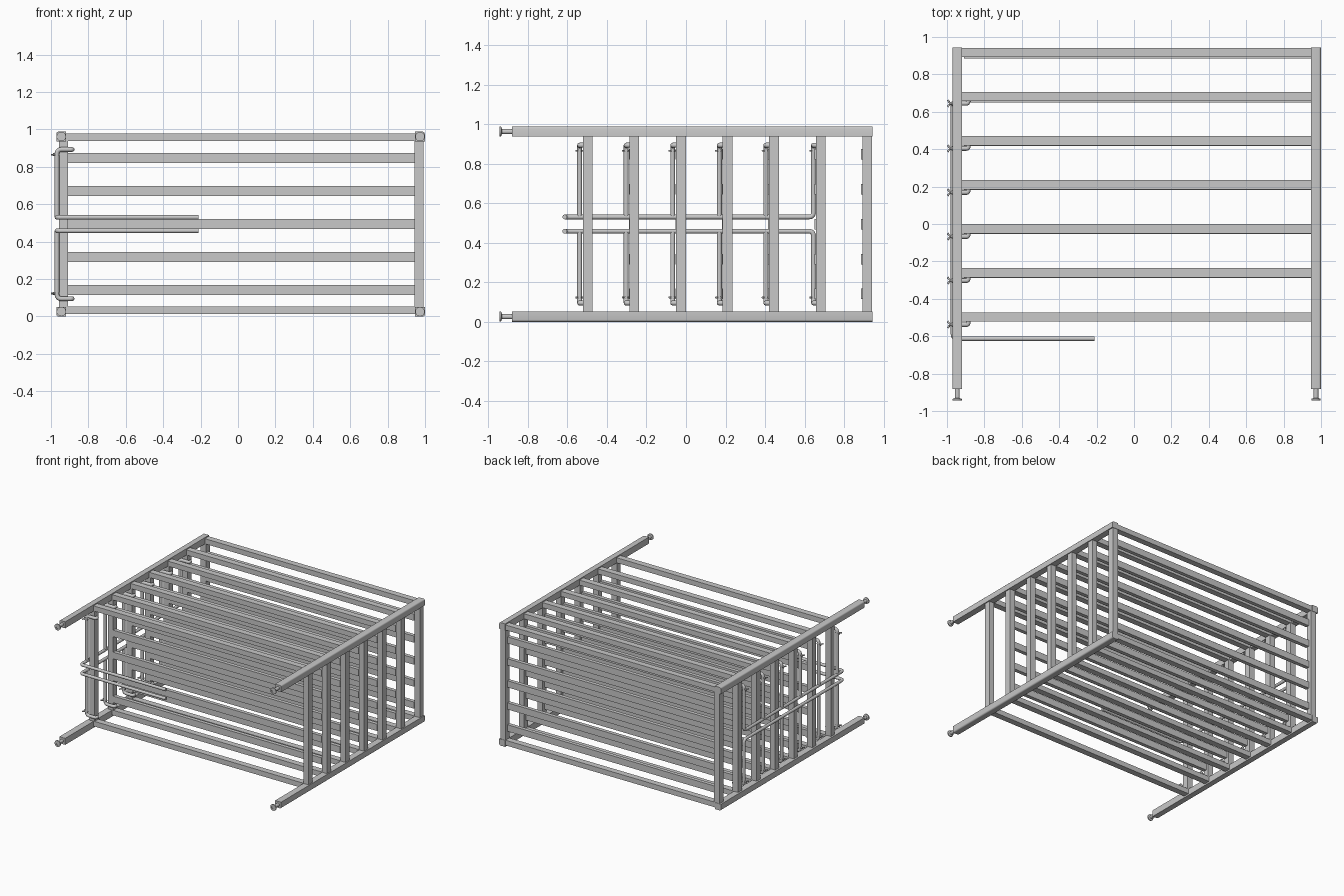
import bpy, bmesh, math
from mathutils import Vector

cube = bpy.data.objects.get("Cube")
if cube:
    bpy.data.objects.remove(cube, do_unlink=True)

steel = bpy.data.materials.new("brushed_steel_grey")
steel.use_nodes = True
GREY = (0.58, 0.58, 0.58, 1)
steel.diffuse_color = GREY
steel.node_tree.nodes["Principled BSDF"].inputs["Base Color"].default_value = GREY

MID_Z = 0.494


def flip(z, upper):
    """Height of a part, or of its twin mirrored about the middle."""
    return z if upper else 2 * MID_Z - z


def link(name, bm):
    mesh = bpy.data.meshes.new(name)
    bmesh.ops.recalc_face_normals(bm, faces=bm.faces)
    bm.to_mesh(mesh)
    bm.free()
    ob = bpy.data.objects.new(name, mesh)
    bpy.context.collection.objects.link(ob)
    mesh.materials.append(steel)
    return ob


def smooth(ob):
    bpy.ops.object.select_all(action='DESELECT')
    ob.select_set(True)
    bpy.context.view_layer.objects.active = ob
    bpy.ops.object.shade_smooth_by_angle(angle=math.radians(35))


def box(name, lo, hi):
    bm = bmesh.new()
    bmesh.ops.create_cube(bm, size=1)
    lo, hi = Vector(lo), Vector(hi)
    bmesh.ops.scale(bm, vec=hi - lo, verts=bm.verts)
    bmesh.ops.translate(bm, vec=(lo + hi) / 2, verts=bm.verts)
    return link(name, bm)


def lathe_y(name, x, z, profile, sides=24):
    """Solid of revolution about a line along y; profile is (radius, y) pairs."""
    bm = bmesh.new()
    rings = [[bm.verts.new((x + r * math.cos(2 * math.pi * k / sides), y,
                            z + r * math.sin(2 * math.pi * k / sides)))
              for k in range(sides)] for r, y in profile]
    for a, b in zip(rings, rings[1:]):
        for k in range(sides):
            n = (k + 1) % sides
            bm.faces.new((a[k], a[n], b[n], b[k]))
    bm.faces.new(rings[0])
    bm.faces.new(rings[-1])
    smooth(link(name, bm))


def tube(name, points, radius, bend=0.025):
    """Round rod through the points, with rounded corners."""
    pts = [Vector(p) for p in points]
    path = [pts[0]]
    for a, p, b in zip(pts, pts[1:], pts[2:]):
        d = min(bend, (a - p).length * 0.5, (b - p).length * 0.5)
        s, e = p + (a - p).normalized() * d, p + (b - p).normalized() * d
        path += [s.lerp(p, t / 6).lerp(p.lerp(e, t / 6), t / 6) for t in range(7)]
    path.append(pts[-1])
    curve = bpy.data.curves.new(name, 'CURVE')
    curve.dimensions = '3D'
    curve.bevel_depth = radius
    curve.bevel_resolution = 6
    curve.use_fill_caps = True
    spline = curve.splines.new('POLY')
    spline.points.add(len(path) - 1)
    for sp, p in zip(spline.points, path):
        sp.co = (*p, 1)
    curve.materials.append(steel)
    ob = bpy.data.objects.new(name, curve)
    bpy.context.collection.objects.link(ob)
    bpy.ops.object.select_all(action='DESELECT')
    ob.select_set(True)
    bpy.context.view_layer.objects.active = ob
    bpy.ops.object.convert(target='MESH')
    smooth(bpy.context.view_layer.objects.active)


# Long corner posts with a rounded outer corner, and their adjustable feet
for side, x in (("right", -0.945), ("left", 0.973)):
    for upper in (True, False):
        z = flip(0.962, upper)
        label = f"{side}_{'upper' if upper else 'lower'}"
        post = box(label + "_post", (x - 0.026, -0.881, z - 0.026), (x + 0.026, 0.944, z + 0.026))
        bm = bmesh.new()
        bm.from_mesh(post.data)
        outer = [e for e in bm.edges
                 if all((v.co.x - x) * x > 0 and (v.co.z - z) * (z - MID_Z) > 0 for v in e.verts)]
        bmesh.ops.bevel(bm, geom=outer, offset=0.011, segments=3, profile=0.5, affect='EDGES')
        bm.to_mesh(post.data)
        bm.free()
        smooth(post)
        lathe_y(label + "_foot", x, z,
                [(0.013, -0.87), (0.013, -0.931), (0.025, -0.935), (0.025, -0.944),
                 (0.013, -0.944), (0.013, -0.940)])

# Seven shelf frames of end rungs and edge bars; all but the front one hold five slats
SLATS = (0.141, 0.317, 0.494, 0.671, 0.847)
for i in range(7):
    y0 = -0.521 + 0.2355 * i
    y1 = y0 + 0.049
    n = i + 1
    box(f"right_rung_{n}", (-0.957, y0, 0.05), (-0.909, y1, 0.94))
    box(f"left_rung_{n}", (0.945, y0, 0.05), (0.991, y1, 0.94))
    box(f"upper_edge_bar_{n}", (-0.922, y0, 0.938), (0.951, y1, 0.979))
    box(f"lower_edge_bar_{n}", (-0.922, y0, 0.012), (0.951, y1, 0.053))
    if i == 0:
        continue
    front = y0 - 0.001 - 0.001 * i
    for k, z in enumerate(SLATS):
        box(f"slat_{n}_{k + 1}", (-0.909, front, z - 0.0265), (0.945, front + 0.03, z + 0.0265))

# Bent rods: two long handrails plus hooks rising from them to the shelves
X_ROD, X_TIP = -0.968, -0.887
for upper in (True, False):
    label = "upper" if upper else "lower"
    z_rail, z_end = flip(0.530, upper), flip(0.893, upper)
    for i in range(6):
        y = 0.645 if i == 5 else -0.538 + 0.2355 * i
        hook = [(X_ROD, y, z_rail), (X_ROD, y, z_end), (X_TIP, y, z_end), (X_TIP, y + 0.02, z_end)]
        if i == 5:
            tube(label + "_handrail",
                 [(-0.21, -0.613, z_rail), (X_ROD, -0.613, z_rail)] + hook, 0.012)
        else:
            tube(f"{label}_hook_{i + 1}", hook, 0.0125)

        # Wing bolt fixing the rod: a short stem and two splayed wings
        zb = flip(0.865, upper)
        tube(f"{label}_bolt_{i + 1}", [(-0.955, y, zb), (-0.990, y, zb)], 0.008)
        for s in (-1, 1):
            tube(f"{label}_bolt_wing_{i + 1}_{'a' if s < 0 else 'b'}",
                 [(-0.982, y, zb), (-0.997, y + s * 0.018, zb)], 0.005)
